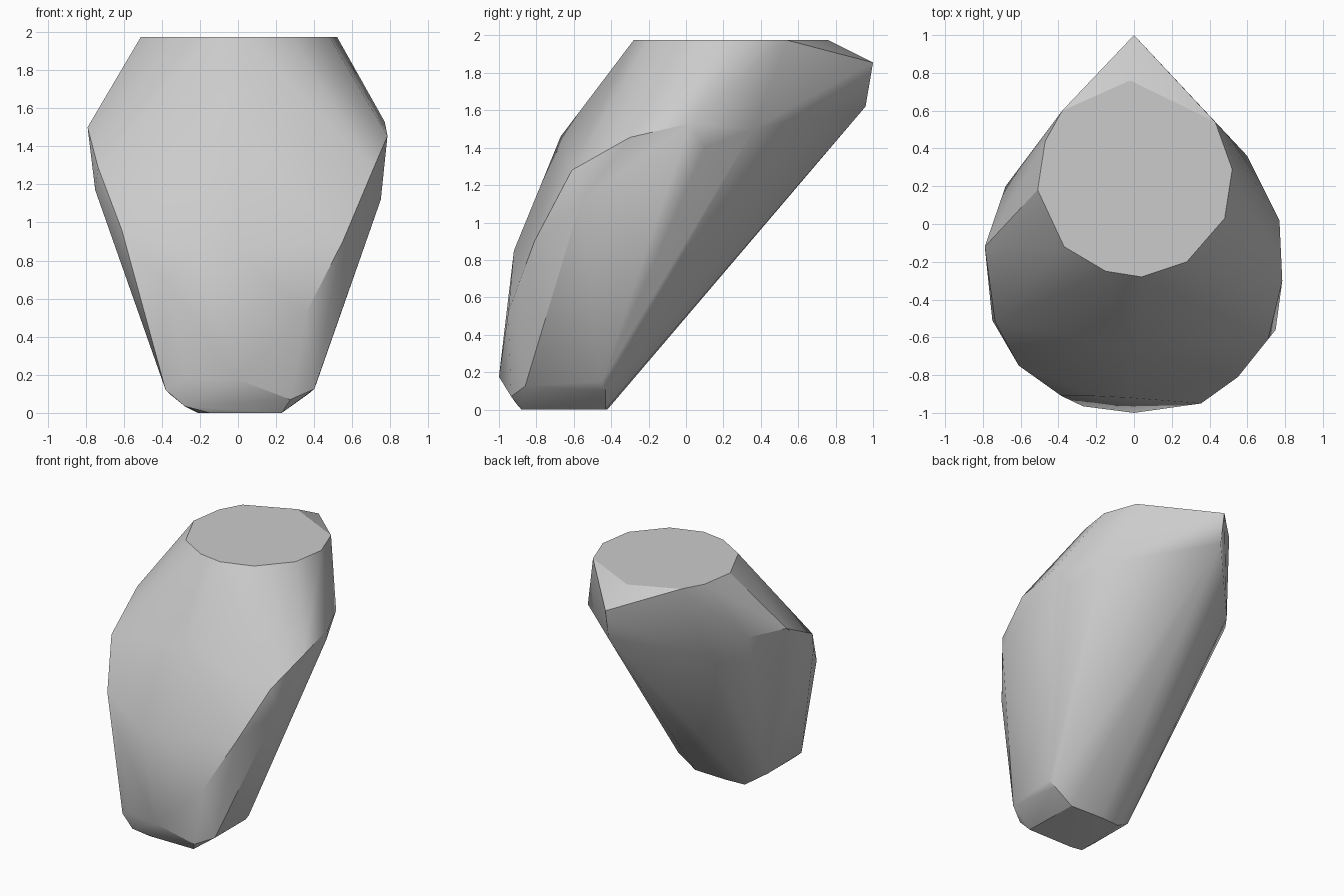
import bpy
import bmesh
from math import radians
from mathutils import Vector

# Remove the default object only
default_cube = bpy.data.objects.get("Cube")
if default_cube:
    bpy.data.objects.remove(default_cube, do_unlink=True)


def make_material(name, value):
    """One flat grey, visible in the viewport and in a render."""
    material = bpy.data.materials.new(name)
    material.use_nodes = True
    colour = (value, value, value, 1.0)
    material.diffuse_color = colour
    shader = material.node_tree.nodes["Principled BSDF"]
    shader.inputs["Base Color"].default_value = colour
    return material


def level_ring(outline, height):
    """Lift a flat outline to one height."""
    return [Vector((x, y, height)) for x, y in outline]


def hull_object(name, corners, material):
    """Wrap a faceted convex skin around the corner points."""
    bm = bmesh.new()
    for corner in corners:
        bm.verts.new(corner)
    result = bmesh.ops.convex_hull(bm, input=bm.verts[:], use_existing_faces=False)
    leftovers = set(result["geom_interior"]) | set(result["geom_unused"])
    loose = [item for item in leftovers if isinstance(item, bmesh.types.BMVert)]
    bmesh.ops.delete(bm, geom=loose, context="VERTS")
    # Merge the triangles of the flat top and base into single faces
    bmesh.ops.dissolve_limit(bm, angle_limit=radians(1),
                             verts=bm.verts[:], edges=bm.edges[:])
    bmesh.ops.recalc_face_normals(bm, faces=bm.faces[:])
    mesh = bpy.data.meshes.new(name)
    bm.to_mesh(mesh)
    bm.free()
    mesh.materials.append(material)
    stone = bpy.data.objects.new(name, mesh)
    bpy.context.collection.objects.link(stone)
    return stone


def crease_flat_top(mesh):
    """Keep the rim of the level top face crisp."""
    for face in mesh.polygons:
        if face.normal.z > .99:
            for loop in face.loop_indices:
                mesh.edges[mesh.loops[loop].edge_index].use_edge_sharp = True


# Flat top outline
top_ring = level_ring([(-.51, .18), (-.37, -.12), (-.15, -.25), (.04, -.28),
                       (.28, -.2), (.48, .03), (.52, .29), (.43, .54),
                       (-.02, .76), (-.38, .6), (-.47, .44)], 1.975)

# Pointed overhang at the back
back_tip = [(0, 1, 1.855), (0, .96, 1.62)]

# Widest edge, down the left and right flanks to the front
left_flank = [(.6, .36, 1.5), (.7, .1, 1.4), (.77, .02, 1.53),
              (.785, -.3, 1.455), (.71, -.61, 1.28), (.75, -.56, 1.12),
              (.55, -.81, .9), (.355, -.95, .52)]
right_flank = [(-.5, .43, 1.43), (-.68, .2, 1.52), (-.79, -.12, 1.5),
               (-.735, -.52, 1.29), (-.75, -.51, 1.17), (-.61, -.75, .96),
               (-.385, -.91, .7)]

# Rounded front bulge
front_bulge = [(-.45, -.5, 1.46), (0, -.67, 1.46), (.45, -.55, 1.38),
               (-.22, -.91, .85), (-.02, -.92, .85)]

# Chamfered lower edge and the small flat base
lower_edge = [(-.27, -.965, .18), (0, -1, .175), (.275, -.935, .07),
              (.4, -.86, .125), (.37, -.43, .1), (.41, -.45, .15),
              (-.38, -.89, .12), (-.28, -.91, .035), (-.36, -.5, .1)]
base_ring = level_ring([(-.15, -.88), (.23, -.88), (.22, -.43),
                        (-.05, -.42), (-.21, -.43), (-.2, -.65)], 0)

grey_stone = make_material("grey stone", .6)
corners = (top_ring + back_tip + left_flank + right_flank
           + front_bulge + lower_edge + base_ring)
stone = hull_object("stone", corners, grey_stone)

# Soft facets, with the steeper edges kept sharp
bpy.ops.object.select_all(action="DESELECT")
bpy.context.view_layer.objects.active = stone
stone.select_set(True)
bpy.ops.object.shade_smooth_by_angle(angle=radians(30))
crease_flat_top(stone.data)
